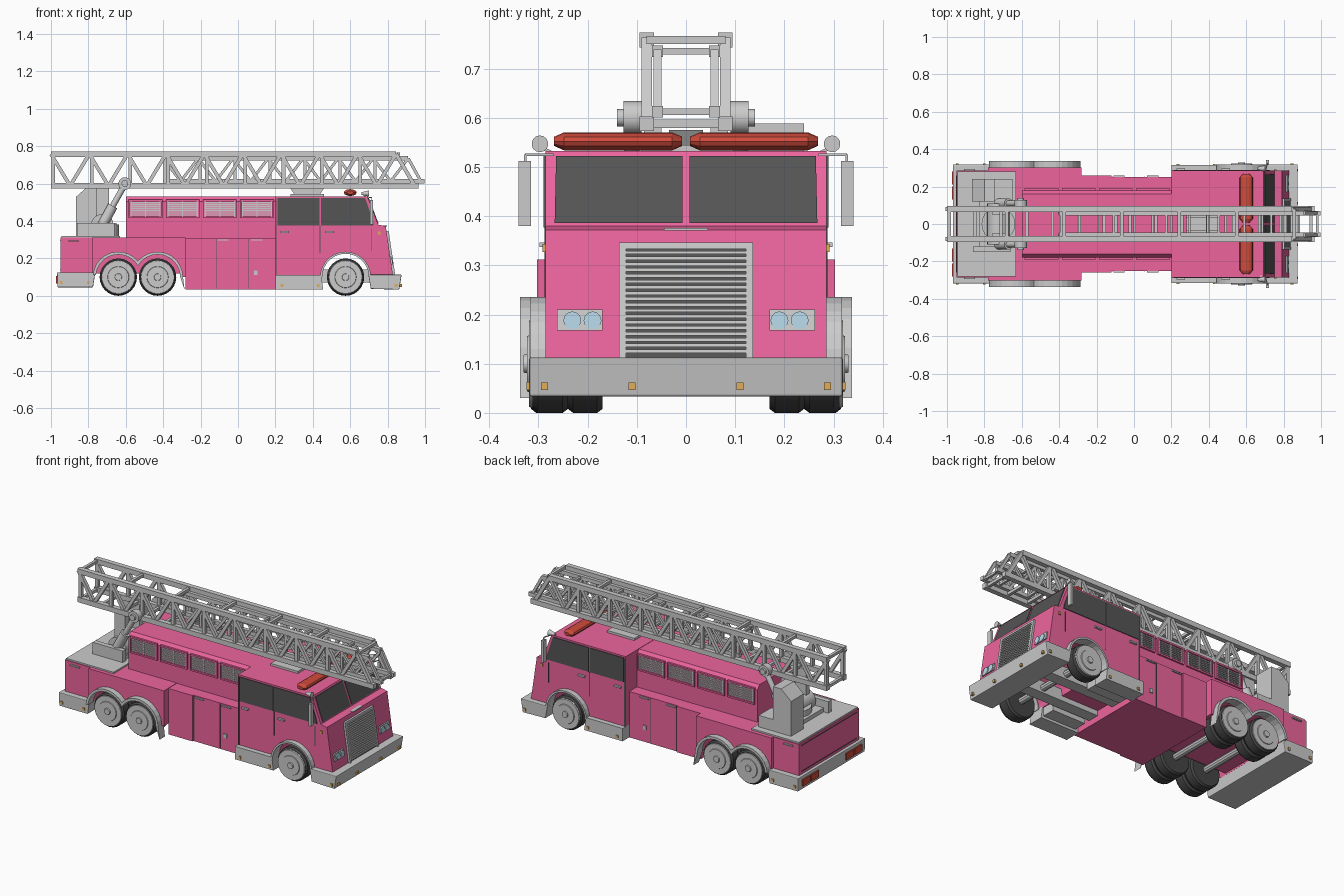
import bpy, bmesh, math
from mathutils import Vector as V

if "Cube" in bpy.data.objects:
    bpy.data.objects.remove(bpy.data.objects["Cube"])

def mat(name, r, g, b):
    m = bpy.data.materials.new(name)
    m.diffuse_color = (r, g, b, 1)
    m.use_nodes = True
    m.node_tree.nodes["Principled BSDF"].inputs["Base Color"].default_value = m.diffuse_color
    return m
PINK, DARK, RED = mat("pink_paint", .85, .13, .34), mat("dark_glass", .09, .09, .09), mat("red_lens", .62, .07, .045)
BLUE, AMBER, TYRE = mat("headlight_lens", .5, .72, .85), mat("amber_lens", .75, .42, .1), mat("tyre_rubber", .06, .06, .06)

def prism(bm, pts, vec):
    a = [bm.verts.new(p) for p in pts]
    b = [bm.verts.new(V(p) + V(vec)) for p in pts]
    bm.faces.new(a)
    bm.faces.new(b[::-1])
    for i in range(len(a)):
        bm.faces.new((a[i - 1], a[i], b[i], b[i - 1]))

def side(bm, pts, y0, y1):
    prism(bm, [(x, y0, z) for x, z in pts], (0, y1 - y0, 0))

def box(bm, x, y, z):
    prism(bm, [(x[0], y[0], z[0]), (x[1], y[0], z[0]), (x[1], y[1], z[0]), (x[0], y[1], z[0])], (0, 0, z[1] - z[0]))

def beam(bm, p, q, w, h=None):
    p, q, h = V(p), V(q), h or w
    d = (q - p).normalized()
    u = d.cross(V((0, 1, 0)) if abs(d.y) < .9 else V((0, 0, 1))).normalized() * h / 2
    v = d.cross(u).normalized() * w / 2
    prism(bm, [p + u + v, p + u - v, p - u - v, p - u + v], q - p)

def cyl(bm, p, q, r, r2=None, n=20):
    p, q = V(p), V(q)
    m = (q - p).to_track_quat('Z', 'Y').to_matrix().to_4x4()
    m.translation = (p + q) / 2
    bmesh.ops.create_cone(bm, cap_ends=True, segments=n, radius1=r, radius2=r if r2 is None else r2,
                          depth=(q - p).length, matrix=m)

def make(name, build, material=None, sides=(1,), bevel=0, smooth=False):
    """build(bm, s) runs once per side sign s"""
    bm = bmesh.new()
    for s in sides:
        build(bm, s)
    bmesh.ops.recalc_face_normals(bm, faces=bm.faces)
    me = bpy.data.meshes.new(name)
    bm.to_mesh(me)
    bm.free()
    o = bpy.data.objects.new(name, me)
    bpy.context.collection.objects.link(o)
    if material:
        me.materials.append(material)
    if bevel:
        b = o.modifiers.new("bevel", 'BEVEL')
        b.width, b.segments = bevel, 2
    if smooth:
        bpy.ops.object.select_all(action='DESELECT')
        o.select_set(True)
        bpy.context.view_layer.objects.active = o
        bpy.ops.object.shade_smooth_by_angle()
    return o
LR = (-1, 1)

def arc(cx, r, a0, a1, n=10):
    t = [math.radians(a0 + (a1 - a0) * i / n) for i in range(n + 1)]
    return [(cx + r * math.cos(a), .1 + r * math.sin(a)) for a in t]
def rear_arc(r):
    k = math.degrees(math.acos(.105 / r))
    return arc(-.64, r, 175, k) + arc(-.43, r, 180 - k, 0)[1:]

# Rear body with twin wheel cut-outs, mid lockers, inner frame
rear = [(-.95, .11)] + rear_arc(.125) + [(-.28, .1), (-.28, .312), (-.95, .312)]
make("rear_body", lambda bm, s: side(bm, rear, -.285, .285), PINK)
flank = [(-.78, .11)] + rear_arc(.125) + [(-.28, .1), (-.28, .312), (-.78, .312)]
make("rear_flank", lambda bm, s: side(bm, flank, s * .28, s * .303), PINK, LR)
make("mid_body", lambda bm, s: (box(bm, (-.28, -.12), (-.26, .26), (.035, .31)),
                                box(bm, (-.12, .2), (-.252, .252), (.035, .31))), PINK)
make("rear_inner_frame", lambda bm, s: box(bm, (-.8, -.28), (-.16, .16), (.12, .25)), PINK)
make("front_chassis", lambda bm, s: (box(bm, (.2, .8), (s * .06, s * .13), (.07, .14)),
     box(bm, (.22, .44), (s * .14, s * .24), (.05, .12))), None, LR)

# Upper body with louvred panels
def upper(bm, s):
    pts = [(-.18, .3), (.18, .3), (.18, .505), (.16, .53), (-.16, .53), (-.18, .505)]
    prism(bm, [(-.6, y, z) for y, z in pts], (.81, 0, 0))
make("upper_body", upper, PINK)
def panels(bm, s, slats):
    for i in range(4):
        x0 = -.585 + i * .199
        x1 = x0 + .18
        if slats:
            for k in range(7):
                z = .43 + k * .0108
                side(bm, [(x0 + .012, z), (x1 - .012, z), (x1 - .012, z + .006), (x0 + .012, z + .006)], s * .178, s * .186)
            for x in (x0 + .012, (x0 + x1) / 2, x1 - .012):
                box(bm, (x - .003, x + .003), (s * .178, s * .187), (.425, .505))
        else:
            for z in (.415, .505):
                box(bm, (x0, x1), (s * .178, s * .19), (z, z + .01))
            for x in (x0, x1 - .008):
                box(bm, (x, x + .008), (s * .178, s * .19), (.415, .515))
make("louvre_slats", lambda bm, s: panels(bm, s, True), None, LR)
make("louvre_frames", lambda bm, s: panels(bm, s, False), PINK, LR)

# Cab
cab = [(.2, .1)] + arc(.575, .13, 180, 0, 14) + [(.83, .1), (.79, .372), (.75, .38), (.692, .532), (.2, .532)]
make("cab", lambda bm, s: side(bm, cab, -.286, .286), PINK)
fx = lambda z: .83 - (z - .1) * .04 / .272
wx = lambda z: .75 - (z - .38) * .058 / .152

def quad(bm, f, y0, y1, z0, z1, out, inset=0):
    prism(bm, [(f(z0) - .002, y0, z0), (f(z0) - .002, y1, z0), (f(z1) - .002, y1 - inset, z1), (f(z1) - .002, y0, z1)], (out, 0, 0))
make("windscreen", lambda bm, s: quad(bm, wx, s * .007, s * .267, .386, .522, .006, s * .003), DARK, LR)
def windows(bm, s):
    side(bm, [(.212, .377), (.435, .377), (.435, .522), (.212, .522)], s * .284, s * .29)
    side(bm, [(.443, .377), (.725, .377), (.722, .4), (.68, .522), (.443, .522)], s * .284, s * .29)
make("side_windows", windows, DARK, LR)
make("door_seams", lambda bm, s: [box(bm, (x, x + .004), (s * .28, s * .2875), z) for x, z in
     ((.437, (.23, .375)), (.205, (.11, .52)), (.71, (.24, .36)))], DARK, LR)
def handles(bm, s):
    for x in (.25, .49):
        box(bm, (x - .022, x + .022), (s * .284, s * .298), (.337, .346))
    for x, z, y in ((-.88, .29, .285), (-.08, .295, .25), (.1, .295, .25)):
        box(bm, (x - .03, x + .03), (s * y, s * (y + .01)), (z, z + .007))
    box(bm, (.085, .105), (s * .25, s * .258), (.11, .135))
make("door_handles", handles, None, LR)
make("locker_seams", lambda bm, s: [box(bm, (x, x + .004), (s * .25, s * .2535), (.04, .305)) for x in (-.115, .055)], DARK, LR)

# Grille
def grille(bm, s):
    quad(bm, fx, s * .122, s * .136, .11, .345, .014)
    if s > 0:
        quad(bm, fx, -.136, .136, .333, .346, .014)
        for i in range(18):
            z = .122 + i * .0118
            quad(bm, fx, -.122, .122, z, z + .007, .013)
        box(bm, (.775, .796), (-.045, .045), (.371, .376))
make("grille", grille, None, LR)
make("grille_backing", lambda bm, s: quad(bm, fx, -.125, .125, .112, .336, .004), DARK)
make("headlight_housing", lambda bm, s: quad(bm, fx, s * .17, s * .262, .167, .21, .01), None, LR)
make("headlights", lambda bm, s: [cyl(bm, (.81, s * y, .188), (.8295, s * y, .188), .018) for y in (.19, .231)], BLUE, LR)

# Bumpers, side steps and marker lamps
make("front_bumper", lambda bm, s: side(bm, [(.697, .113), (.71, .037), (.862, .033), (.875, .113)], -.318, .318), bevel=.004)
make("rear_bumper", lambda bm, s: side(bm, [(-.968, .125), (-.965, .045), (-.775, .045), (-.763, .125)], -.318, .318), bevel=.004)
make("side_step", lambda bm, s: side(bm, [(.2, .112), (.2, .035), (.455, .035), (.445, .112)], s * .22, s * .315), None, LR)
def markers(bm, s):
    for y in (.11, .288):
        box(bm, (.86, .876), (s * y - .007, s * y + .007), (.047, .062))
    for x, y, z in ((.845, .316, .055), (-.945, .316, .07), (-.8, .316, .07), (.235, .313, .055), (.43, .313, .055), (.755, .284, .335)):
        box(bm, (x - .007, x + .007), (s * y, s * (y + .008)), (z - .008, z + .008))
make("marker_lamps", markers, AMBER, LR)
make("tail_lamps", lambda bm, s: (box(bm, (-.974, -.96), (s * .13, s * .2), (.065, .105)),
     box(bm, (-.974, -.96), (s * .21, s * .28), (.065, .105))), RED, LR)
make("rear_door_seam", lambda bm, s: [box(bm, (-.953, -.945), (-.26, .26), (z, z + .004)) for z in (.14, .295)], DARK)

# Wheel arches
make("rear_arches", lambda bm, s: side(bm, rear_arc(.136) + [(-.285, .03)] + rear_arc(.121)[::-1], s * .285, s * .337), None, LR)
make("front_arches", lambda bm, s: side(bm, arc(.575, .136, 180, 0, 14) + arc(.575, .125, 0, 180, 14), s * .25, s * .317), None, LR)

# Wheels
def tyre(bm, x, y0, y1, s):
    e = (y1 - y0) * .15
    for a, b, r, r2 in ((y0, y0 + e, .092, .1), (y0 + e, y1 - e, .1, .1), (y1 - e, y1, .1, .092)):
        cyl(bm, (x, s * a, .1), (x, s * b, .1), r, r2, 24)
def tyres(bm, s):
    for x in (-.64, -.43):
        tyre(bm, x, .17, .24, s)
        tyre(bm, x, .245, .315, s)
    tyre(bm, .575, .24, .312, s)
make("tyres", tyres, TYRE, LR, smooth=True)
def rims(bm, s):
    for x in (-.64, -.43, .575):
        cyl(bm, (x, s * .3, .1), (x, s * .319, .1), .094, .088, 24)
        cyl(bm, (x, s * .31, .1), (x, s * .323, .1), .062, .056, 24)
        cyl(bm, (x, s * .31, .1), (x, s * .33, .1), .022, .018, 12)
        cyl(bm, (x, 0, .1), (x, s * .3, .1), .02, n=10)
make("rims_and_axles", rims, None, LR, smooth=True)

# Roof: light bars, ladder rest, horns, mirrors
def lightbar(bm, s):
    for a, b, r, r2 in ((.008, .028, .018, .035), (.028, .248, .035, .035), (.248, .268, .035, .018)):
        cyl(bm, (.6, s * a, .552), (.6, s * b, .552), r, r2, 12)
    for v in bm.verts:
        if not v.tag:
            v.co.z = .552 + (v.co.z - .552) * .52
            v.tag = True
make("light_bars", lightbar, RED, LR)
make("ladder_rest", lambda bm, s: (box(bm, (.28, .46), (-.09, .09), (.53, .545)),
     side(bm, [(.3, .545), (.44, .545), (.46, .575), (.28, .575)], -.035, .035)))
def mirrors(bm, s):
    cyl(bm, (.66, s * .297, .547), (.7, s * .297, .547), .007, .017, 14)
    beam(bm, (.68, s * .27, .528), (.68, s * .3, .542), .006)
    beam(bm, (.7, s * .27, .525), (.715, s * .327, .525), .005)
    beam(bm, (.715, s * .327, .525), (.715, s * .327, .5), .005)
    box(bm, (.706, .722), (s * .315, s * .341), (.38, .512))
make("mirrors_and_horns", mirrors, None, LR)

# Turntable deck, console and lifting gear
make("rear_deck", lambda bm, s: box(bm, (-.945, -.63), (-.28, .28), (.31, .321)))
make("turntable", lambda bm, s: (box(bm, (-.83, -.67), (-.15, .18), (.32, .345)), cyl(bm, (-.725, 0, .32), (-.725, 0, .38), .09)))
make("control_console", lambda bm, s: side(bm, [(-.865, .32), (-.865, .53), (-.8, .588), (-.745, .588), (-.745, .39), (-.65, .39), (-.65, .32)]
     if s > 0 else [(-.86, .32), (-.86, .39), (-.66, .39), (-.66, .32)], s * .12, s * (.24 if s > 0 else .15)), None, LR)
def lift(bm, s):
    cyl(bm, (-.725, 0, .378), (-.725, s * .11, .378), .06)
    box(bm, (-.76, -.69), (s * .05, s * .085), (.36, .585))
    cyl(bm, (-.725, s * .11, .378), (-.67, s * .11, .48), .027, n=14)
    cyl(bm, (-.67, s * .11, .48), (-.605, s * .11, .595), .016, n=14)
    cyl(bm, (-.605, s * .09, .6), (-.605, s * .127, .6), .034)
    cyl(bm, (-.605, s * .12, .6), (-.605, s * .14, .6), .018, n=14)
make("lifting_gear", lift, None, LR, smooth=True)

# Ladder: outer and inner trussed sections
def ladder(x0, xt, xb, y, z0, z1, n, w, rungs):
    def build(bm, s):
        step = (xt - x0) / n
        xs = [x0 + step * i for i in range(n + 1)]
        beam(bm, (x0, s * y, z0), (xb, s * y, z0), w * 1.15, w * 1.15)
        beam(bm, (x0, s * y, z1), (xt, s * y, z1), w * 1.15, w * 1.15)
        beam(bm, (xt, s * y, z1), (xb - .02, s * y, z0), w * .8)
        for i in range(n):
            a, b = (z0, z1) if i % 2 else (z1, z0)
            beam(bm, (xs[i], s * y, a), (xs[i + 1], s * y, b), w * .75)
            if i % 2 == 0:
                beam(bm, (xs[i] + w / 2, s * y, z0), (xs[i] + w / 2, s * y, z1), w * .75)
        if s > 0:
            for i in range(rungs + 1):
                x = x0 + .012 + (xb - x0 - .03) * i / rungs
                beam(bm, (x, -y, z0), (x, y, z0), w * .65)
            for x in xs[::3]:
                beam(bm, (x + .012, -y, z1), (x + .012, y, z1), w * .65)
    return build
make("outer_ladder", ladder(-1, .845, .965, .08, .588, .758, 18, .026, 14), None, LR)
make("inner_ladder", ladder(-.4, .91, .998, .058, .612, .735, 14, .02, 14), None, LR)
